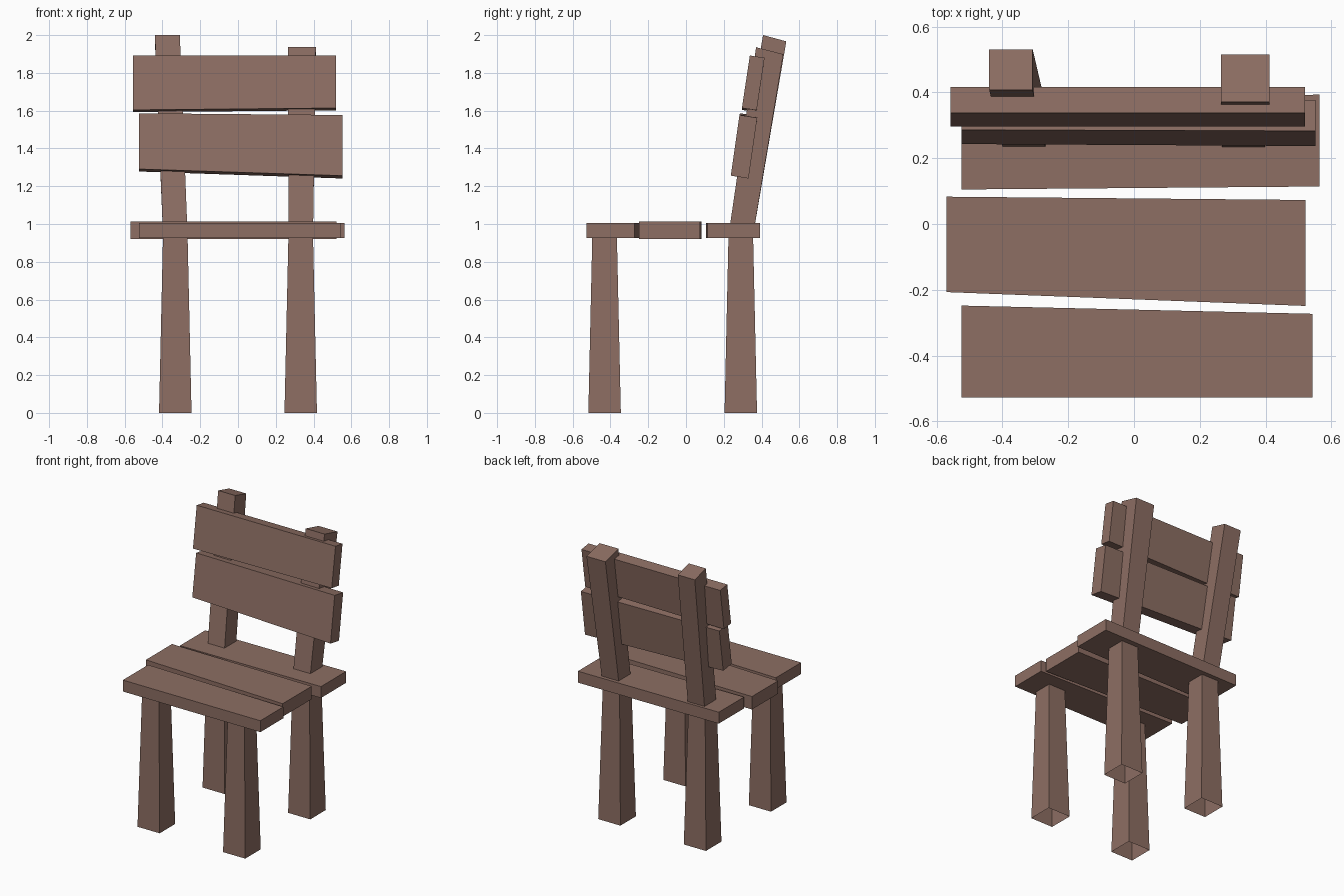
import bpy, bmesh

if "Cube" in bpy.data.objects:
    bpy.data.objects.remove(bpy.data.objects["Cube"])

wood = bpy.data.materials.new("brown wood")
wood.diffuse_color = (0.266, 0.156, 0.125, 1)
wood.use_nodes = True
wood.node_tree.nodes["Principled BSDF"].inputs["Base Color"].default_value = wood.diffuse_color


def loft(name, rings, cap_start=True):
    """Join four-sided rings into a solid, optionally open at the start."""
    bm = bmesh.new()
    loops = [[bm.verts.new(p) for p in ring] for ring in rings]
    for a, b in zip(loops, loops[1:]):
        for i in range(4):
            j = (i + 1) % 4
            bm.faces.new((a[i], a[j], b[j], b[i]))
    bm.faces.new(loops[-1])
    start = bm.faces.new(loops[0][::-1])
    bmesh.ops.recalc_face_normals(bm, faces=bm.faces[:])
    if not cap_start:
        bmesh.ops.delete(bm, geom=[start], context='FACES_ONLY')
    mesh = bpy.data.meshes.new(name)
    bm.to_mesh(mesh)
    bm.free()
    mesh.materials.append(wood)
    obj = bpy.data.objects.new(name, mesh)
    bpy.context.collection.objects.link(obj)
    return obj


def square(cx, cy, z, h):
    return [(cx - h, cy - h, z), (cx + h, cy - h, z),
            (cx + h, cy + h, z), (cx - h, cy + h, z)]


def post_top(x0, x1, front, back):
    (yf, zf), (yb, zb) = front, back
    return [(x0, yf, zf), (x1, yf, zf), (x1, yb, zb), (x0, yb, zb)]


def board(name, x0, left, x1, right):
    """Plank lofted between (y, z) profiles at its two ends."""
    return loft(name, [[(x0, y, z) for y, z in left],
                       [(x1, y, z) for y, z in right]])


def flat(y0, y1, z0, z1):
    return [(y0, z0), (y1, z0), (y1, z1), (y0, z1)]


# Legs: hollow tapered feet; the back ones carry on up as leaning posts
tops = {"left": post_top(-0.44, -0.308, (0.408, 2.0), (0.531, 1.967)),
        "right": post_top(0.265, 0.412, (0.371, 1.936), (0.515, 1.899))}
for side, cx in (("left", -0.332), ("right", 0.332)):
    loft("front_leg_" + side, [square(cx, -0.431, 0, 0.086),
                               square(cx, -0.431, 0.94, 0.065)], False)
    loft("back_leg_" + side, [square(cx, 0.29, 0, 0.086),
                              square(cx, 0.29, 0.94, 0.065),
                              tops[side]], False)

# Seat planks
board("seat_front", -0.524, flat(-0.528, -0.248, 0.925, 1.005),
      0.543, flat(-0.528, -0.273, 0.925, 1.005))
board("seat_middle", -0.57, flat(-0.207, 0.083, 0.921, 1.012),
      0.521, flat(-0.249, 0.073, 0.921, 1.012))
board("seat_back", -0.524, flat(0.105, 0.385, 0.925, 1.005),
      0.564, flat(0.114, 0.393, 0.925, 1.005))

# Backrest slats: bottom front, bottom back, top back, top front
board("upper_slat", -0.557, [(0.296, 1.604), (0.374, 1.592), (0.416, 1.88), (0.338, 1.892)],
      0.52, [(0.296, 1.614), (0.374, 1.602), (0.416, 1.88), (0.338, 1.892)])
board("lower_slat", -0.525, [(0.243, 1.291), (0.337, 1.278), (0.38, 1.573), (0.286, 1.586)],
      0.552, [(0.237, 1.256), (0.331, 1.241), (0.377, 1.562), (0.283, 1.577)])
